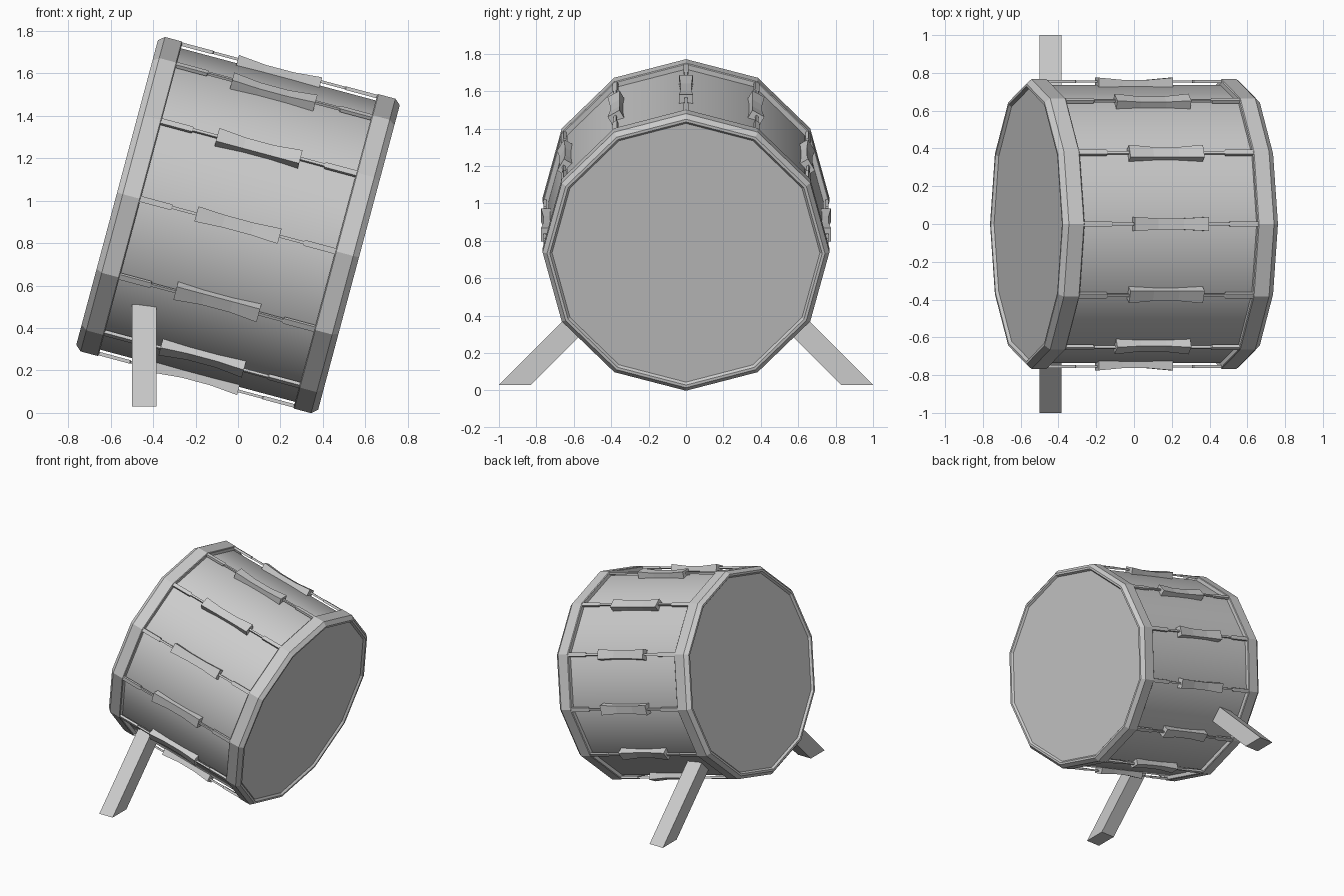
import bpy, bmesh
from math import sin, cos, tau, radians
from mathutils import Matrix

if "Cube" in bpy.data.objects:
    bpy.data.objects.remove(bpy.data.objects["Cube"])

SIDES = 12
# drum frame: local x is the drum axis, tilted 15 degrees
TILT = Matrix.Translation((0, 0, 0.885)) @ Matrix.Rotation(radians(15), 4, 'Y')


def finish(name, bm, matrix=Matrix()):
    bmesh.ops.recalc_face_normals(bm, faces=bm.faces)
    mesh = bpy.data.meshes.new(name)
    bm.to_mesh(mesh)
    bm.free()
    ob = bpy.data.objects.new(name, mesh)
    ob.matrix_world = matrix
    bpy.context.collection.objects.link(ob)
    return ob


def lathe(name, profile, closed=False, smooth=False):
    """Spin (axis position, radius) points into a 12-sided ring."""
    bm = bmesh.new()
    rings = [[bm.verts.new((u, r * sin(tau * k / SIDES), r * cos(tau * k / SIDES)))
              for k in range(SIDES)] for u, r in profile]
    pairs = list(zip(rings, rings[1:]))
    if closed:
        pairs.append((rings[-1], rings[0]))
    for a, b in pairs:
        for k in range(SIDES):
            n = (k + 1) % SIDES
            f = bm.faces.new((a[k], a[n], b[n], b[k]))
            f.smooth = smooth
    return finish(name, bm, TILT)


def bar(name, sections, angle):
    """Loft rectangles (axis position, half width, inner radius, outer radius)."""
    bm = bmesh.new()
    rings = [[bm.verts.new((u, y, z)) for y, z in ((-w, lo), (w, lo), (w, hi), (-w, hi))]
             for u, w, lo, hi in sections]
    for a, b in zip(rings, rings[1:]):
        for k in range(4):
            n = (k + 1) % 4
            bm.faces.new((a[k], a[n], b[n], b[k]))
    bm.faces.new(rings[0])
    bm.faces.new(rings[-1])
    return finish(name, bm, TILT @ Matrix.Rotation(angle, 4, 'X'))


# shell
lathe("shell", [(-0.57, 0.735), (0.57, 0.735)], smooth=True)

# hoops and heads at both ends
for side, s in (("left", -1), ("right", 1)):
    lathe(side + "_hoop", [(s * u, r) for u, r in (
        (0.475, 0.73), (0.475, 0.762), (0.48, 0.767), (0.562, 0.767), (0.59, 0.743),
        (0.59, 0.728), (0.575, 0.716), (0.56, 0.716))], closed=True)
    bm = bmesh.new()
    bm.faces.new([bm.verts.new((s * 0.575, 0.72 * sin(tau * k / SIDES),
                                0.72 * cos(tau * k / SIDES))) for k in range(SIDES)])
    head = finish(side + "_head", bm, TILT)
    if s < 0:
        if head.data.polygons[0].normal.x > 0:
            head.data.flip_normals()
    elif head.data.polygons[0].normal.x < 0:
        head.data.flip_normals()

# lugs with tension rods on every corner
for k in range(SIDES):
    a = tau * k / SIDES
    bar(f"lug_{k}", [(-0.203, 0.037, 0.725, 0.775), (-0.07, 0.03, 0.725, 0.763),
                     (0.07, 0.03, 0.725, 0.763), (0.203, 0.037, 0.725, 0.775)], a)
    for s in (-1, 1):
        bar(f"rod_{k}_{'left' if s < 0 else 'right'}",
            [(s * 0.19, 0.007, 0.748, 0.761), (s * 0.32, 0.007, 0.748, 0.761),
             (s * 0.325, 0.014, 0.746, 0.763), (s * 0.48, 0.014, 0.746, 0.763)], a)

# splayed legs
for side, s in (("front", -1), ("back", 1)):
    bm = bmesh.new()
    outline = [(1.0, 0.03), (0.83, 0.03), (0.435, 0.425), (0.52, 0.51)]
    f = bm.faces.new([bm.verts.new((-0.5, s * y, z)) for y, z in outline])
    ext = bmesh.ops.extrude_face_region(bm, geom=[f])["geom"]
    bmesh.ops.translate(bm, vec=(0.115, 0, 0),
                        verts=[g for g in ext if isinstance(g, bmesh.types.BMVert)])
    finish(side + "_leg", bm)
